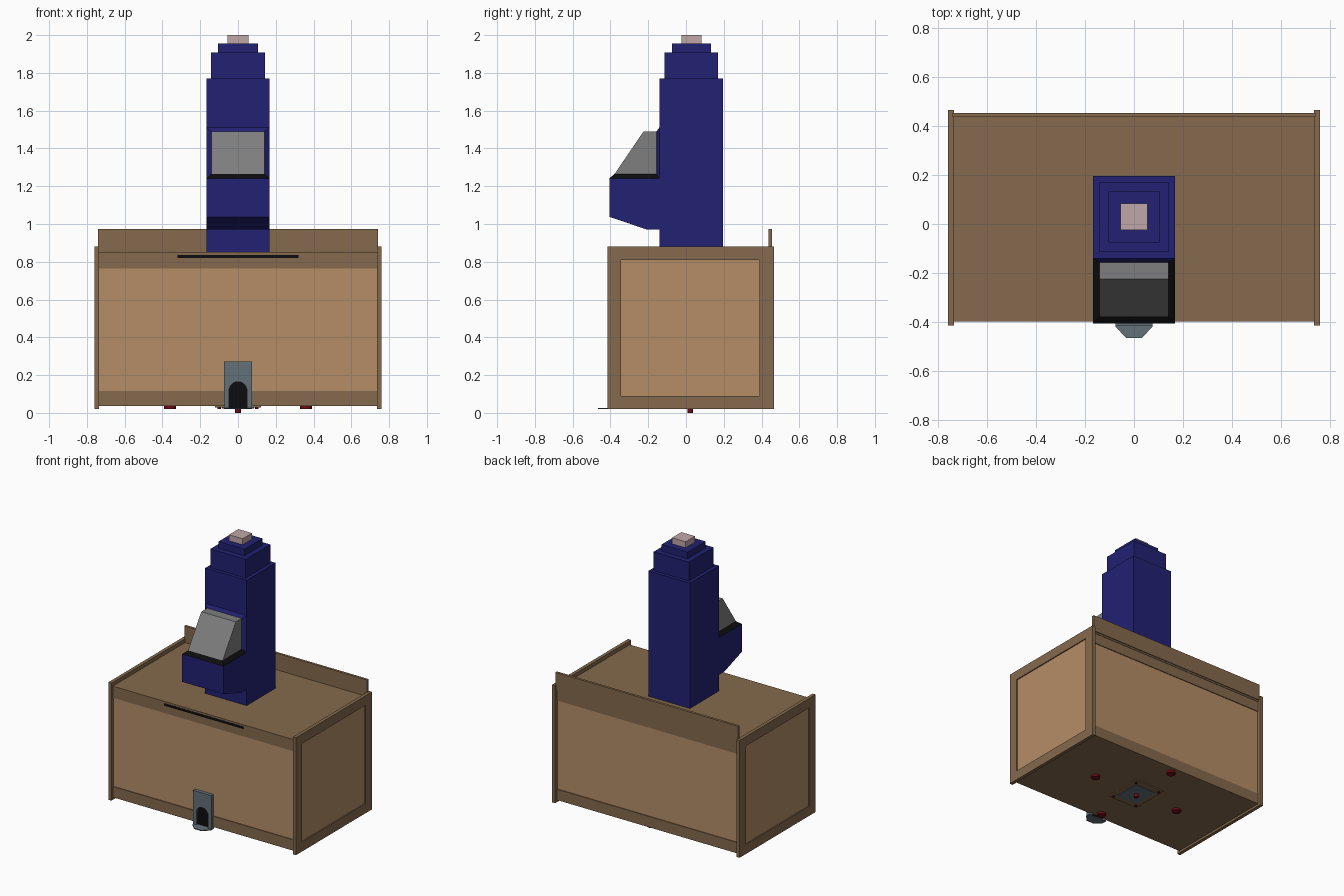
import bpy, bmesh, math

if "Cube" in bpy.data.objects:
    bpy.data.objects.remove(bpy.data.objects["Cube"])

def mat(name, r, g, b):
    m = bpy.data.materials.new(name)
    m.diffuse_color = (r, g, b, 1)
    m.use_nodes = True
    m.node_tree.nodes["Principled BSDF"].inputs["Base Color"].default_value = m.diffuse_color
    return m

WOOD = mat("dark_wood", 0.235, 0.144, 0.074)
PANEL = mat("light_wood", 0.46, 0.27, 0.136)
BLUE = mat("blue", 0.016, 0.015, 0.17)
PINK = mat("pale_pink", 0.53, 0.39, 0.39)
BLACK = mat("black", 0.004, 0.004, 0.005)
GREY = mat("grey", 0.21, 0.21, 0.21)
STEEL = mat("steel", 0.127, 0.162, 0.188)
RED = mat("red", 0.16, 0.003, 0.007)

def finish(name, bm, m):
    bmesh.ops.recalc_face_normals(bm, faces=bm.faces)
    me = bpy.data.meshes.new(name)
    bm.to_mesh(me)
    bm.free()
    ob = bpy.data.objects.new(name, me)
    bpy.context.collection.objects.link(ob)
    me.materials.append(m)
    return ob

def loft(name, a, b, m):
    """Closed solid between two matching loops of points."""
    bm = bmesh.new()
    va, vb = [bm.verts.new(p) for p in a], [bm.verts.new(p) for p in b]
    bm.faces.new(va)
    bm.faces.new(vb)
    n = len(a)
    for i in range(n):
        j = (i + 1) % n
        bm.faces.new((va[i], va[j], vb[j], vb[i]))
    return finish(name, bm, m)

def rect(x0, x1, y0, y1, z):
    return [(x0, y0, z), (x1, y0, z), (x1, y1, z), (x0, y1, z)]

def box(name, x, y, z, m):
    return loft(name, rect(*x, *y, z[0]), rect(*x, *y, z[1]), m)

def extrude_x(name, prof, hw, m):
    return loft(name, [(-hw, y, z) for y, z in prof], [(hw, y, z) for y, z in prof], m)

def cyl(name, x, y, z0, z1, r, m, n=16):
    ring = [(x + r * math.cos(2 * math.pi * i / n), y + r * math.sin(2 * math.pi * i / n))
            for i in range(n)]
    ob = loft(name, [(*p, z0) for p in ring], [(*p, z1) for p in ring], m)
    for f in ob.data.polygons:
        f.use_smooth = len(f.vertices) == 4
    for e in ob.data.edges:
        zs = [ob.data.vertices[v].co.z for v in e.vertices]
        e.use_edge_sharp = abs(zs[0] - zs[1]) < 1e-6

# Cabinet ends: frames with recessed panels
for side, s in (("left", -1), ("right", 1)):
    xo = sorted((s * 0.735, s * 0.76))
    xp = sorted((s * 0.737, s * 0.752))
    box(side + "_end_front_stile", xo, (-0.415, -0.345), (0.02, 0.88), WOOD)
    box(side + "_end_back_stile", xo, (0.39, 0.465), (0.02, 0.88), WOOD)
    box(side + "_end_bottom_rail", xo, (-0.345, 0.39), (0.02, 0.09), WOOD)
    box(side + "_end_top_rail", xo, (-0.345, 0.39), (0.81, 0.88), WOOD)
    box(side + "_end_panel", xp, (-0.345, 0.39), (0.09, 0.81), PANEL)

# Cabinet top, floor, front and back
W = (-0.736, 0.736)
box("cabinet_top", W, (-0.398, 0.448), (0.84, 0.852), WOOD)
box("cabinet_floor", W, (-0.393, 0.443), (0.036, 0.05), WOOD)
for side, rail, panel in (("front", (-0.395, -0.37), (-0.389, -0.37)),
                          ("back", (0.42, 0.445), (0.42, 0.439))):
    box(side + "_top_rail", W, rail, (0.765, 0.84), WOOD)
    box(side + "_bottom_rail", W, rail, (0.036, 0.115), WOOD)
    box(side + "_panel", W, panel, (0.115, 0.765), PANEL)
box("back_board", (-0.74, 0.74), (0.436, 0.454), (0.852, 0.973), WOOD)
box("front_slot", (-0.32, 0.32), (-0.398, -0.39), (0.82, 0.836), BLACK)

# Stepped tower
box("tower", (-0.168, 0.168), (-0.14, 0.195), (0.852, 1.77), BLUE)
box("tower_step_lower", (-0.143, 0.143), (-0.115, 0.17), (1.77, 1.907), BLUE)
box("tower_step_upper", (-0.105, 0.105), (-0.075, 0.132), (1.907, 1.956), BLUE)
box("tower_cap", (-0.055, 0.055), (-0.025, 0.083), (1.956, 2.0), PINK)

# Viewer bracket, trim and hood
extrude_x("viewer_bracket", [(-0.14, 0.97), (-0.205, 0.97), (-0.406, 1.038),
                             (-0.406, 1.242), (-0.14, 1.242)], 0.168, BLUE)
loft("viewer_black_trim", rect(-0.168, 0.168, -0.406, -0.14, 1.242),
     rect(-0.14, 0.14, -0.378, -0.14, 1.265), BLACK)
loft("hood_back_trim",
     [(-0.168, -0.14, 1.242), (0.168, -0.14, 1.242), (0.168, -0.14, 1.512), (-0.168, -0.14, 1.512)],
     [(-0.14, -0.157, 1.265), (0.14, -0.157, 1.265), (0.14, -0.157, 1.49), (-0.14, -0.157, 1.49)],
     BLUE)
extrude_x("viewer_hood", [(-0.378, 1.265), (-0.225, 1.49), (-0.157, 1.49), (-0.157, 1.265)],
          0.14, GREY)

# Dispenser: plate with arched opening, dark back and tray
arch = [(0.048 * math.cos(math.pi * i / 10), 0.117 + 0.048 * math.sin(math.pi * i / 10))
        for i in range(11)]
plate = [(0.075, 0.022), (0.075, 0.272), (-0.075, 0.272), (-0.075, 0.022), (-0.048, 0.022)]
plate += arch[::-1] + [(0.048, 0.022)]
loft("dispenser_plate", [(x, -0.414, z) for x, z in plate],
     [(x, -0.385, z) for x, z in plate], STEEL)
inner = [(0.048, 0.022)] + arch + [(-0.048, 0.022)]
loft("dispenser_opening", [(x, -0.398, z) for x, z in inner],
     [(x, -0.388, z) for x, z in inner], BLACK)
tray = [(-0.075, -0.388), (-0.075, -0.42), (-0.032, -0.465), (0.032, -0.465),
        (0.075, -0.42), (0.075, -0.388)]
loft("dispenser_tray", [(*p, 0.02) for p in tray], [(*p, 0.026) for p in tray], STEEL)

# Underside: feet, hatch and screws
CY = 0.022
for i, (x, y) in enumerate(((0.36, 0), (-0.36, 0), (0, 0.37), (0, -0.37))):
    cyl(f"foot_{i + 1}", x, CY + y, 0.02, 0.04, 0.031, RED)
box("hatch_frame", (-0.122, 0.122), (CY - 0.145, CY + 0.145), (0.028, 0.037), WOOD)
box("hatch_plate", (-0.085, 0.085), (CY - 0.1, CY + 0.1), (0.024, 0.03), STEEL)
for sx in (-1, 1):
    for sy in (-1, 1):
        cyl(f"hatch_screw_{sx}_{sy}", sx * 0.1, CY + sy * 0.12, 0.021, 0.032, 0.009, RED, 10)
cyl("hatch_knob", 0, CY, 0.0, 0.026, 0.015, RED)
